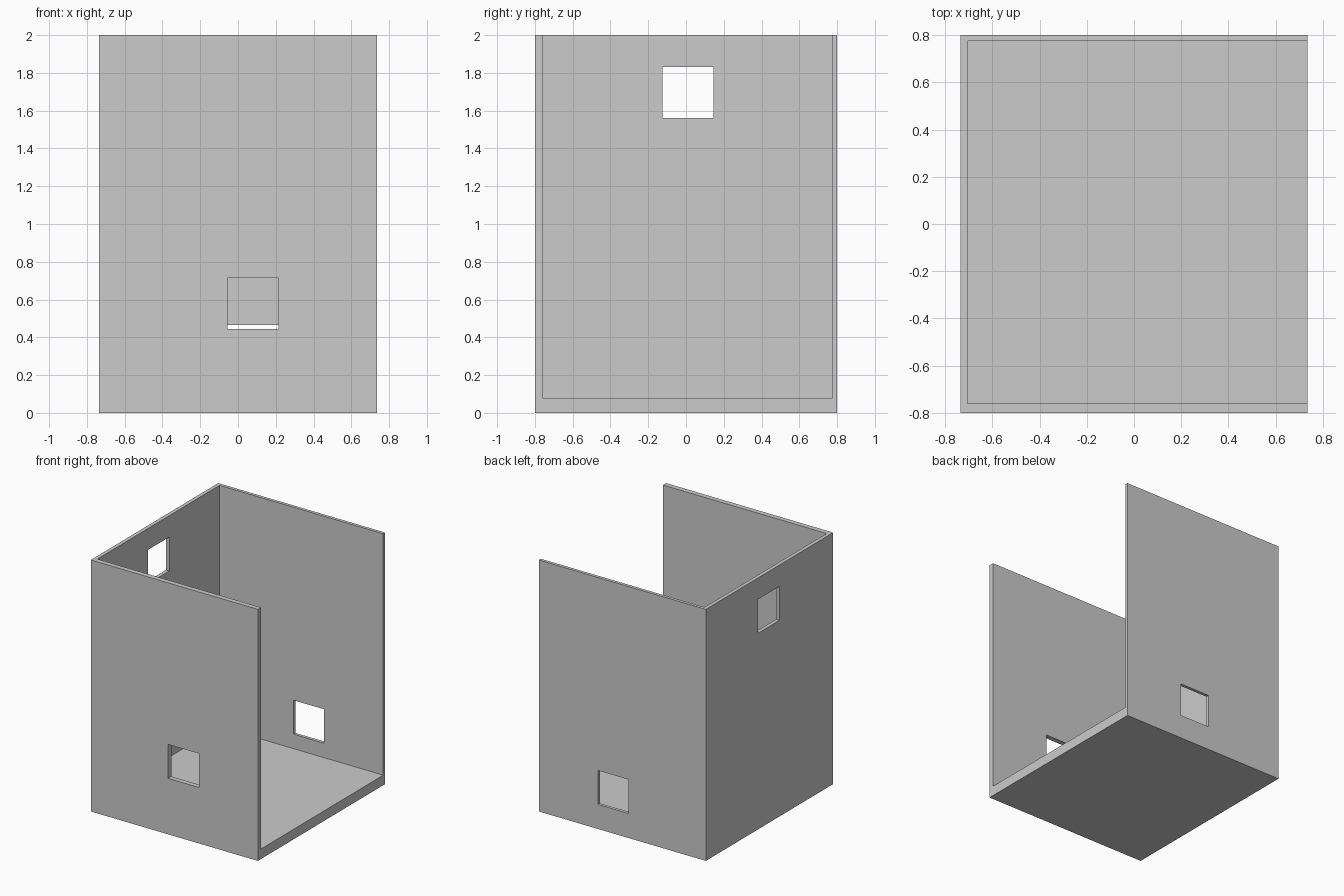
import bpy
from mathutils import Vector

cube = bpy.data.objects.get("Cube")
if cube:
    bpy.data.objects.remove(cube, do_unlink=True)

grey = bpy.data.materials.new("plain grey")
grey.use_nodes = True
colour = (0.6, 0.6, 0.6, 1)
grey.diffuse_color = colour
grey.node_tree.nodes["Principled BSDF"].inputs["Base Color"].default_value = colour


def box(name, low, high):
    """Box between two opposite corners."""
    low, high = Vector(low), Vector(high)
    bpy.ops.mesh.primitive_cube_add(size=1)
    ob = bpy.context.object
    ob.name = name
    for v in ob.data.vertices:
        v.co = (low + high) / 2 + v.co * (high - low)
    ob.data.materials.append(grey)
    return ob


# Outer block of the enclosure
enclosure = box("enclosure", (-0.735, -0.8, 0), (0.735, 0.8, 2))

# Interior, open at the top and at the +x side, and three square windows
S = 0.27
cutters = [
    box("interior_cutter", (-0.705, -0.76, 0.08), (1, 0.775, 2.2)),
    box("front_window_cutter", (-0.055, -0.9, 0.445), (-0.055 + S, -0.7, 0.445 + S)),
    box("back_window_cutter", (-0.055, 0.7, 0.195), (-0.055 + S, 0.9, 0.195 + S)),
    box("side_window_cutter", (-0.85, -0.125, 1.56), (-0.65, -0.125 + S, 1.56 + S)),
]

for cutter in cutters:
    cut = enclosure.modifiers.new(cutter.name, "BOOLEAN")
    cut.operation = "DIFFERENCE"
    cut.solver = "EXACT"
    cut.object = cutter
    bpy.context.view_layer.objects.active = enclosure
    bpy.ops.object.modifier_apply(modifier=cut.name)
    bpy.data.objects.remove(cutter, do_unlink=True)
